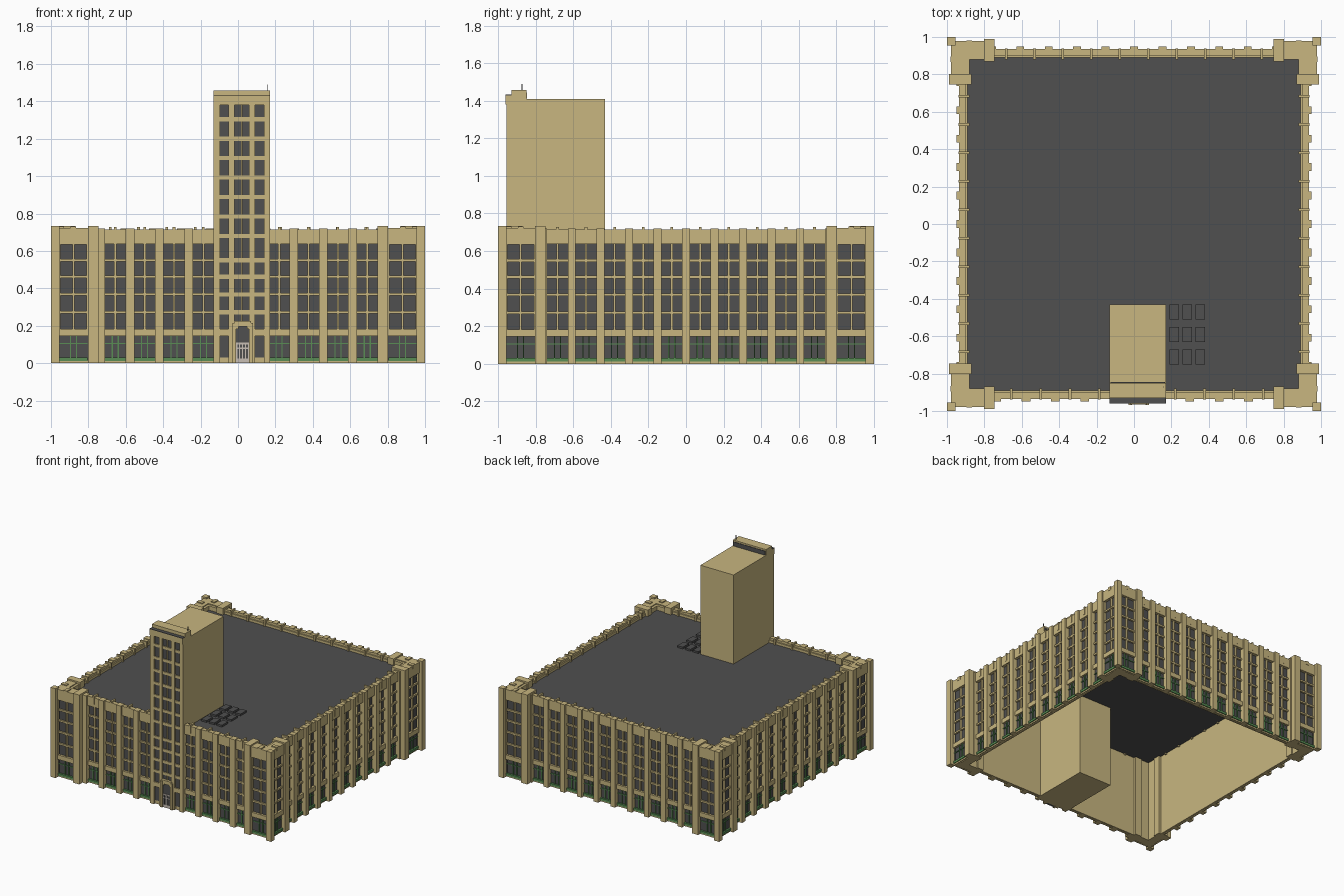
import bpy, bmesh, math
from mathutils import Matrix, Vector

if "Cube" in bpy.data.objects:
    bpy.data.objects.remove(bpy.data.objects["Cube"])


def material(name, rgb):
    m = bpy.data.materials.new(name)
    m.diffuse_color = (*rgb, 1)
    m.use_nodes = True
    m.node_tree.nodes["Principled BSDF"].inputs["Base Color"].default_value = m.diffuse_color
    return m


TAN = material("tan stone", (0.58, 0.468, 0.215))
DARK = material("dark grey", (0.08, 0.08, 0.08))
GREEN = material("green frame", (0.10, 0.27, 0.09))
PALE = material("pale door", (0.58, 0.52, 0.46))
parts = {}


def box(name, mat, u0, u1, d0, d1, z0, z1, k=0):
    """Box in facade terms: u along the wall, d outward, z up; k = quarter turns from the front."""
    bm = parts.setdefault(name, (bmesh.new(), mat))[0]
    c = Vector(((u0 + u1) / 2, -(d0 + d1) / 2, (z0 + z1) / 2))
    size = (abs(u1 - u0), abs(d1 - d0), abs(z1 - z0), 1)
    m = Matrix.Rotation(k * math.pi / 2, 4, 'Z') @ Matrix.Translation(c) @ Matrix.Diagonal(size)
    bmesh.ops.create_cube(bm, size=1, matrix=m)


FLOORS = (0.272, 0.368, 0.462, 0.55)
HW = 0.055  # half width of a bay


def green_frame(c, hw, d, k):
    for x in (c - 0.016, c + 0.016):
        box("shop_window_frames", GREEN, x - 0.003, x + 0.003, d, d + 0.008, 0.03, 0.145, k)
    box("shop_window_frames", GREEN, c - hw, c + hw, d, d + 0.007, 0.103, 0.109, k)
    box("shop_window_sills", GREEN, c - hw, c + hw, d, d + 0.015, 0.012, 0.03, k)


def bands(name, a, b, d, k):
    """Horizontal stone courses between two ends of a wall."""
    box(name, TAN, a, b, d, d + 0.008, 0, 0.014, k)
    box(name, TAN, a, b, d, d + 0.018, 0.145, 0.182, k)
    for z in FLOORS:
        box(name, TAN, a, b, d, d + 0.014, z - 0.007, z + 0.007, k)


def long_wall(k, centres):
    box("inner_walls", TAN, -0.8, 0.8, 0.89, 0.905, 0, 0.70, k)
    box("window_glass", DARK, -0.76, 0.76, 0.905, 0.911, 0.01, 0.64, k)
    bands("wall_bands", -0.76, 0.76, 0.911, k)
    box("parapets", TAN, -0.76, 0.76, 0.90, 0.935, 0.637, 0.715, k)
    edges = [-0.75] + [c + s * HW for c in centres for s in (-1, 1)] + [0.75]
    for a, b in zip(edges[::2], edges[1::2]):
        if 0.004 < b - a < 0.1:  # the wide gap is filled by the tower
            box("piers", TAN, a, b, 0.90, 0.95, 0, 0.72, k)
    for c in centres:
        box("mullions", TAN, c - 0.006, c + 0.006, 0.905, 0.927, 0.16, 0.64, k)
        box("parapet_blocks", TAN, c - 0.007, c + 0.007, 0.88, 0.937, 0.66, 0.728, k)
        green_frame(c, HW, 0.911, k)


def pavilion(k, s):
    """One face of a corner block; s picks the end of the wall."""
    box("corner_walls", TAN, s * 0.75, s * 0.955, 0.88, 0.95, 0, 0.715, k)
    box("corner_glass", DARK, s * 0.80, s * 0.96, 0.95, 0.956, 0.01, 0.64, k)
    bands("corner_bands", s * 0.80, s * 0.96, 0.956, k)
    box("corner_parapets", TAN, s * 0.80, s * 0.96, 0.90, 0.978, 0.635, 0.722, k)
    box("corner_piers", TAN, s * 0.747, s * 0.803, 0.87, 0.99, 0, 0.733, k)
    box("corner_mullions", TAN, s * 0.875, s * 0.885, 0.956, 0.972, 0.16, 0.64, k)
    for z0, z1 in ((0.16, 0.64),):
        for u in (0.803, 0.95):
            box("corner_mullions", TAN, s * u, s * (u + 0.006), 0.956, 0.974, z0, z1, k)
    box("corner_parapet_blocks", TAN, s * 0.865, s * 0.895, 0.93, 0.98, 0.70, 0.73, k)
    green_frame(s * 0.88, 0.075, 0.956, k)


# four walls: the front leaves room for the tower
front = [0.0175 + s * (0.2025 + 0.157 * i) for s in (-1, 1) for i in range(4)]
plain = [-0.684 + 0.152 * i for i in range(10)]
for k in range(4):
    long_wall(k, plain if k else sorted(front))
    for s in (-1, 1):
        pavilion(k, s)
    box("corner_posts", TAN, 0.955, 1, 0.955, 1, 0, 0.733, k)

# main roof and skylights
box("main_roof", DARK, -0.90, 0.90, -0.90, 0.90, 0.67, 0.68)
for x in (0.19, 0.26, 0.33):
    for y in (-0.75, -0.63, -0.51):
        box("skylights", DARK, x, x + 0.05, -y, -y - 0.08, 0.68, 0.695)

# tower body with window columns
L, R, C = -0.13, 0.17, 0.02
box("tower_body", TAN, L, R, 0.43, 0.938, 0, 1.41)
box("tower_glass", DARK, L + 0.02, R - 0.02, 0.938, 0.942, 0.03, 1.385)
for a, b in ((L, -0.095), (-0.05, -0.02), (0.06, 0.092), (0.138, R)):
    box("tower_piers", TAN, a, b, 0.938, 0.955, 0, 1.40)
box("tower_mullions", TAN, C - 0.005, C + 0.005, 0.938, 0.951, 0.18, 1.40)
for z in FLOORS + tuple(0.68 + 0.104 * i for i in range(7)):
    box("tower_bands", TAN, L + 0.01, R - 0.01, 0.938, 0.95, z - 0.011, z + 0.011)
box("tower_bands", TAN, L + 0.01, R - 0.01, 0.938, 0.951, 0.145, 0.182)

# tower crown: ledge, raised parapet, dark back, flagpole
box("tower_ledge", TAN, L, R, 0.92, 0.96, 1.38, 1.428)
box("tower_ledge_top", DARK, L, R, 0.93, 0.96, 1.428, 1.432)
box("tower_crown", TAN, L, R, 0.85, 0.93, 1.40, 1.458)
box("tower_crown_back", DARK, L + 0.005, R - 0.005, 0.846, 0.85, 1.411, 1.445)
box("flagpole", DARK, 0.154, 0.159, 0.87, 0.875, 1.45, 1.49)

# entrance portal with stepped head and pale doors
for a, b in ((-0.03, -0.012), (0.062, 0.08)):
    box("portal", TAN, a, b, 0.94, 0.968, 0, 0.215)
box("portal", TAN, -0.02, 0.07, 0.94, 0.964, 0.195, 0.225)
for a, b in ((-0.012, 0.002), (0.048, 0.062)):
    box("portal", TAN, a, b, 0.94, 0.962, 0.182, 0.197)
box("portal_glass", DARK, -0.015, 0.065, 0.938, 0.953, 0, 0.2)
box("doors", PALE, -0.01, 0.06, 0.953, 0.957, 0.0, 0.11)
for i in range(4):
    x = -0.004 + i * 0.016
    box("door_panes", DARK, x, x + 0.01, 0.957, 0.959, 0.025, 0.075)
    box("door_panes", DARK, x, x + 0.01, 0.957, 0.959, 0.083, 0.1)

# turn the collected boxes into objects
for name, (bm, mat) in parts.items():
    bmesh.ops.recalc_face_normals(bm, faces=bm.faces)
    mesh = bpy.data.meshes.new(name)
    bm.to_mesh(mesh)
    bm.free()
    mesh.materials.append(mat)
    bpy.context.collection.objects.link(bpy.data.objects.new(name, mesh))
